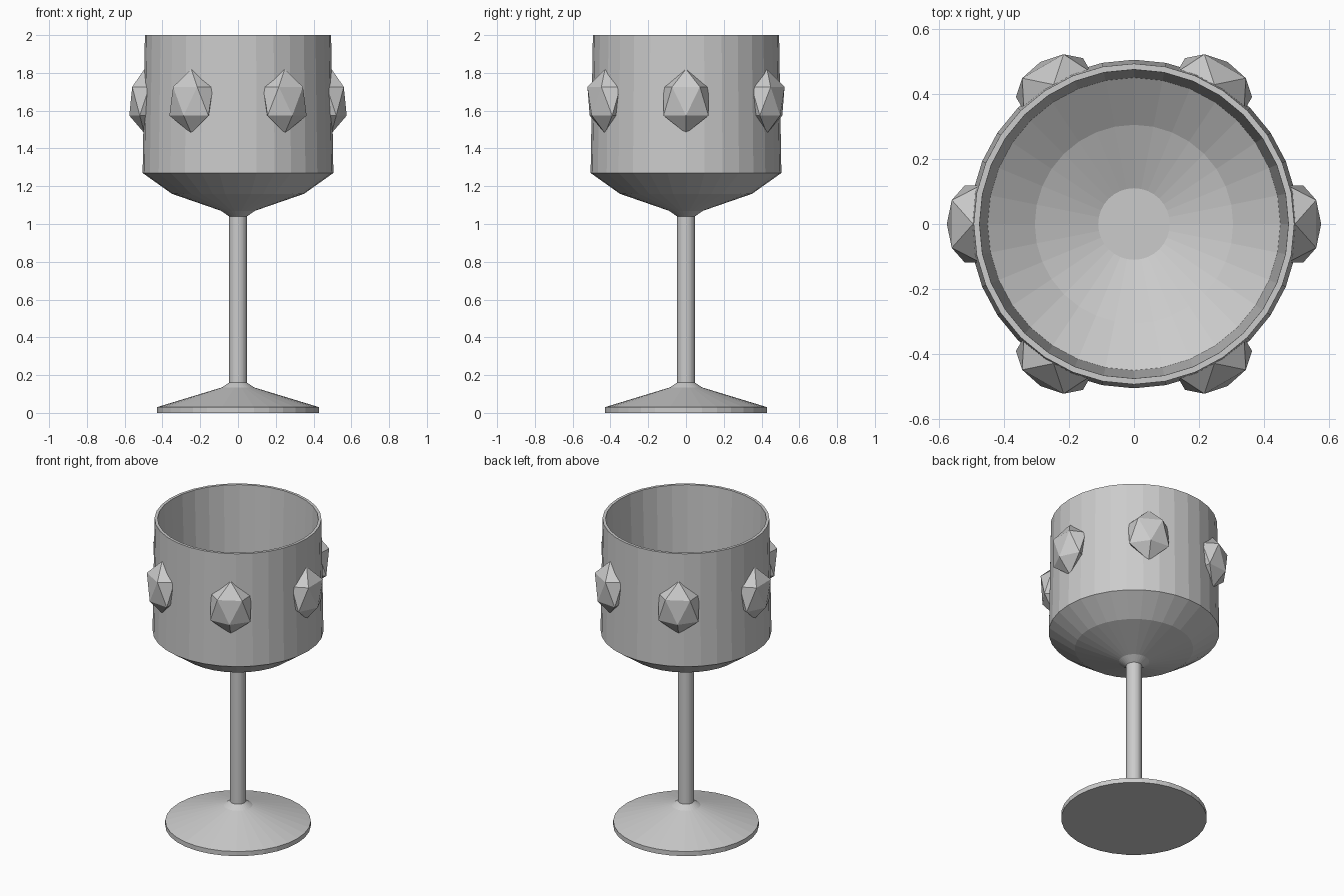
import bpy, bmesh, math
from mathutils import Matrix, Vector

if "Cube" in bpy.data.objects:
    bpy.data.objects.remove(bpy.data.objects["Cube"])

SIDES = 32


def make_object(name, bm):
    bmesh.ops.recalc_face_normals(bm, faces=bm.faces[:])
    mesh = bpy.data.meshes.new(name)
    bm.to_mesh(mesh)
    bm.free()
    obj = bpy.data.objects.new(name, mesh)
    bpy.context.collection.objects.link(obj)
    return obj


def lathe(name, profile):
    """Revolve (radius, height) points and cap both ends."""
    bm = bmesh.new()
    rings = [[bm.verts.new((r * math.cos(2 * math.pi * i / SIDES),
                            r * math.sin(2 * math.pi * i / SIDES), z))
              for i in range(SIDES)] for r, z in profile]
    for a, b in zip(rings, rings[1:]):
        for i in range(SIDES):
            j = (i + 1) % SIDES
            bm.faces.new((a[i], a[j], b[j], b[i]))
    bm.faces.new(rings[0])
    bm.faces.new(rings[-1])
    return make_object(name, bm)


# Foot, stem, bowl outside, rim, then bowl inside
lathe("goblet_body", [
    (0.43, 0.0), (0.43, 0.03), (0.085, 0.135), (0.047, 0.16),
    (0.047, 1.04), (0.09, 1.07), (0.35, 1.16), (0.505, 1.27),
    (0.493, 2.0), (0.475, 2.0), (0.45, 1.29), (0.305, 1.19), (0.11, 1.11)])

# Six faceted gems set into the bowl wall
for k in range(6):
    bm = bmesh.new()
    bmesh.ops.create_icosphere(bm, subdivisions=1, radius=1.0)
    low = min(bm.verts, key=lambda v: v.co.z + abs(v.co.z + 0.447) * 9)
    # Turn a lower-ring corner outward
    ring = [v for v in bm.verts if -0.6 < v.co.z < -0.3]
    angle = math.atan2(ring[0].co.y, ring[0].co.x)
    bm.transform(Matrix.Translation((0.495, 0, 1.65))
                 @ Matrix.Diagonal((0.09, 0.14, 0.17, 1))
                 @ Matrix.Rotation(-angle, 4, 'Z'))
    # Trim the back so it stays inside the wall
    geom = bm.verts[:] + bm.edges[:] + bm.faces[:]
    cut = bmesh.ops.bisect_plane(bm, geom=geom, plane_co=Vector((0.472, 0, 0)),
                                 plane_no=Vector((1, 0, 0)), clear_inner=True)
    edges = [e for e in cut["geom_cut"] if isinstance(e, bmesh.types.BMEdge)]
    bmesh.ops.holes_fill(bm, edges=edges)
    bm.transform(Matrix.Rotation(k * math.pi / 3, 4, 'Z'))
    make_object(f"gem_{k + 1}", bm)
